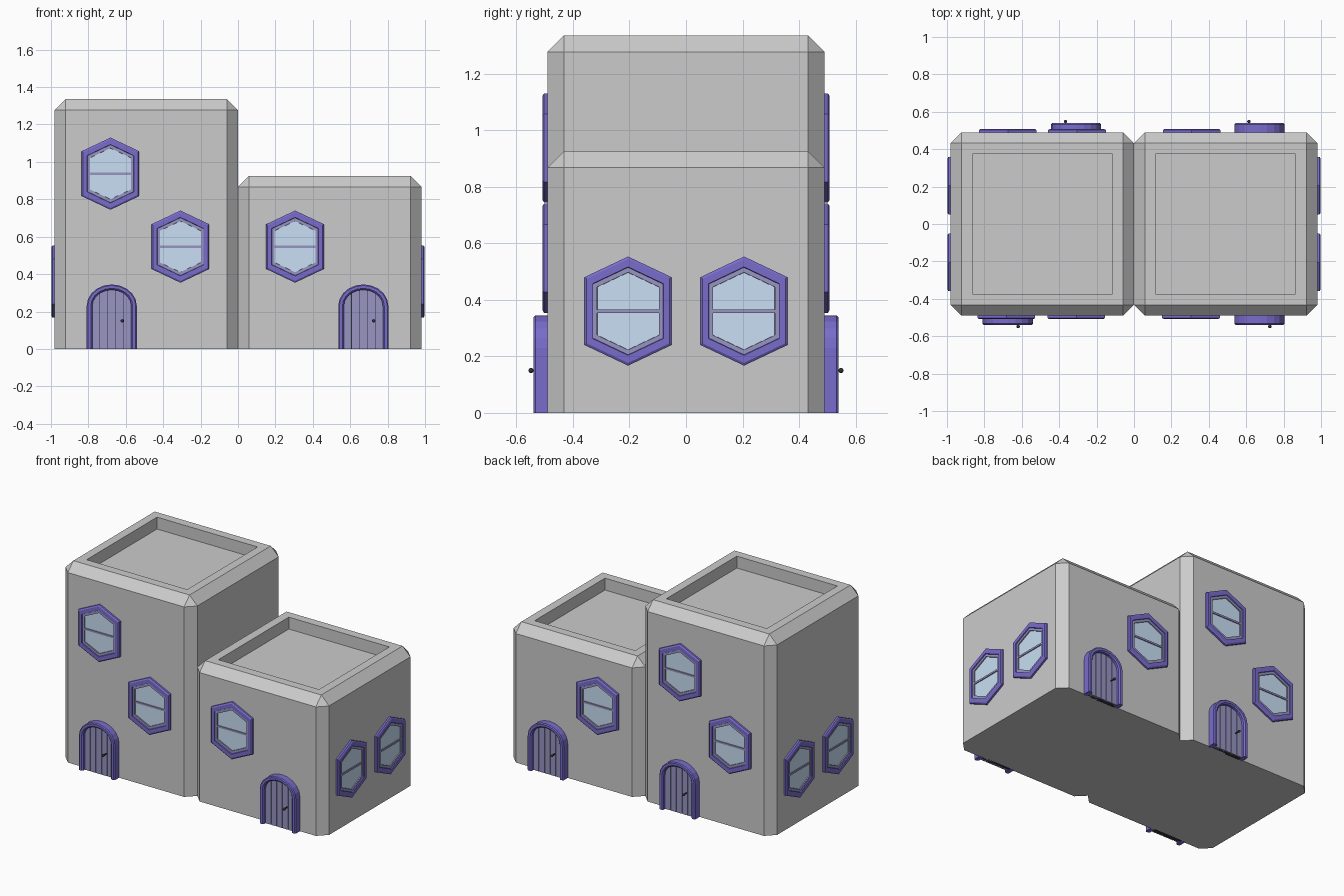
import bpy, bmesh
from math import sin, cos, pi
from mathutils import Matrix, Vector

if "Cube" in bpy.data.objects:
    bpy.data.objects.remove(bpy.data.objects["Cube"])


def material(name, rgb):
    m = bpy.data.materials.new(name)
    m.diffuse_color = (*rgb, 1)
    m.use_nodes = True
    m.node_tree.nodes["Principled BSDF"].inputs["Base Color"].default_value = m.diffuse_color
    return m


BLUE = material("frame_blue", (0.19, 0.15, 0.60))
WOOD = material("dark_wood", (0.31, 0.30, 0.54))
GLASS = material("glass", (0.58, 0.74, 0.90))
BLACK = material("black", (0.03, 0.03, 0.04))


def finish(name, bm, mat=None, place=None):
    bmesh.ops.recalc_face_normals(bm, faces=bm.faces)
    me = bpy.data.meshes.new(name)
    bm.to_mesh(me)
    bm.free()
    ob = bpy.data.objects.new(name, me)
    bpy.context.collection.objects.link(ob)
    if mat:
        me.materials.append(mat)
    if place:
        ob.matrix_world = place
    return ob


# Wall-mounted parts use u = along wall, v = up, d = distance out of wall (-y)
def loft(name, sections, mat, place, closed):
    """Sweep a closed cross-section: sections = [(outline, depth), ...]."""
    bm = bmesh.new()
    loops = [[bm.verts.new((u, -d, v)) for u, v in pts] for pts, d in sections]
    n = len(loops[0])
    for i, a in enumerate(loops):
        b = loops[(i + 1) % len(loops)]
        for k in range(n if closed else n - 1):
            j = (k + 1) % n
            bm.faces.new((a[k], a[j], b[j], b[k]))
    if not closed:
        bm.faces.new([l[0] for l in loops])
        bm.faces.new([l[-1] for l in loops])
    return finish(name, bm, mat, place)


def prism(name, pts, d0, d1, mat, place):
    bm = bmesh.new()
    a, b = ([bm.verts.new((u, -d, v)) for u, v in pts] for d in (d0, d1))
    bm.faces.new(a)
    bm.faces.new(b)
    for k in range(len(pts)):
        j = (k + 1) % len(pts)
        bm.faces.new((a[k], a[j], b[j], b[k]))
    return finish(name, bm, mat, place)


# Chamfered tower with sunken roof
def block(name, cx, height, c=0.058):
    bm = bmesh.new()
    bmesh.ops.create_cube(bm, size=1, matrix=Matrix.Translation((cx, 0, height / 2))
                          @ Matrix.Diagonal((0.98, 0.98, height, 1)))
    edges = [e for e in bm.edges if max(v.co.z for v in e.verts) > 0.01]
    bmesh.ops.bevel(bm, geom=edges, offset=c, segments=1, affect='EDGES')
    bm.normal_update()
    top = [max(bm.faces, key=lambda f: f.calc_center_median().z)]
    bmesh.ops.inset_region(bm, faces=top, thickness=0.058, use_even_offset=True)
    bmesh.ops.inset_region(bm, faces=top, thickness=0, depth=-0.08)
    finish(name, bm)


# Hexagonal window
def hexagon(s):
    w, h, e = 0.154 * s, 0.193 * s, 0.12 * s
    return [(0, h), (w, e), (w, -e), (0, -h), (-w, -e), (-w, e)]


def window(label, place):
    loft(label + "_frame", [(hexagon(s), d) for s, d in
         ((1, -0.01), (1, 0.012), (0.95, 0.018), (0.81, 0.018), (0.78, -0.01))],
         BLUE, place, True)
    loft(label + "_sash", [(hexagon(s), d) for s, d in
         ((0.80, -0.01), (0.80, 0.012), (0.71, 0.012), (0.70, -0.01))],
         WOOD, place, True)
    prism(label + "_glass", hexagon(0.72), -0.01, 0.005, GLASS, place)
    w, t = 0.109, 0.006
    prism(label + "_bar", [(-w, -t), (w, -t), (w, t), (-w, t)], 0, 0.011, WOOD, place)


# Arched door
SPRING = 0.23


def arch(w, rise, n=10):
    curve = [(-w * cos(pi * i / n), SPRING + rise * sin(pi * i / n)) for i in range(n + 1)]
    return [(-w, 0)] + curve + [(w, 0)]


def door(label, place):
    loft(label + "_frame", [(arch(w, r), d) for w, r, d in
         ((0.134, 0.115, -0.01), (0.134, 0.115, 0.043), (0.128, 0.109, 0.049),
          (0.112, 0.094, 0.049), (0.104, 0.086, 0.041), (0.104, 0.086, -0.01))],
         BLUE, place, False)
    w, r = 0.106, 0.088
    prism(label + "_backing", arch(w, r), -0.01, 0.018, BLACK, place)
    step = 2 * w / 5
    for i in range(5):
        u0, u1 = -w + i * step + 0.002, -w + (i + 1) * step - 0.002
        us = [u1 + (u0 - u1) * k / 4 for k in range(5)]
        pts = [(u0, 0), (u1, 0)]
        pts += [(u, SPRING + r * max(0, 1 - (u / w) ** 2) ** 0.5) for u in us]
        prism(f"{label}_plank_{i + 1}", pts, 0.01, 0.025, WOOD, place)
    # Knob on a stem
    bm = bmesh.new()
    bmesh.ops.create_uvsphere(bm, u_segments=12, v_segments=8, radius=0.009,
                              matrix=Matrix.Translation((0.056, -0.058, 0.15)))
    bmesh.ops.create_cone(bm, cap_ends=True, segments=8, radius1=0.004, radius2=0.004,
                          depth=0.034, matrix=Matrix.Translation((0.056, -0.04, 0.15))
                          @ Matrix.Rotation(pi / 2, 4, 'X'))
    knob = finish(label + "_knob", bm, BLACK, place)
    knob.data.shade_smooth()


def on_wall(x, y, z, turn):
    return Matrix.Translation(Vector((x, y, z))) @ Matrix.Rotation(turn, 4, 'Z')


block("tall_block", -0.49, 1.335)
block("low_block", 0.49, 0.925)

# Front and back openings
for side, y, turn, wins, doors in (
        ("front", -0.49, 0, ((-0.682, 0.937), (-0.308, 0.547), (0.305, 0.547)), (-0.675, 0.67)),
        ("back", 0.49, pi, ((-0.305, 0.937), (-0.675, 0.547), (0.308, 0.547)), (-0.31, 0.67))):
    for i, (x, z) in enumerate(wins):
        window(f"{side}_window_{i + 1}", on_wall(x, y, z, turn))
    for i, x in enumerate(doors):
        door(f"{side}_door_{i + 1}", on_wall(x, y, 0, turn))

# End wall windows
for side, x, turn in (("right", 0.98, pi / 2), ("left", -0.98, -pi / 2)):
    for i, y in enumerate((-0.205, 0.205)):
        window(f"{side}_window_{i + 1}", on_wall(x, y, 0.36, turn))
